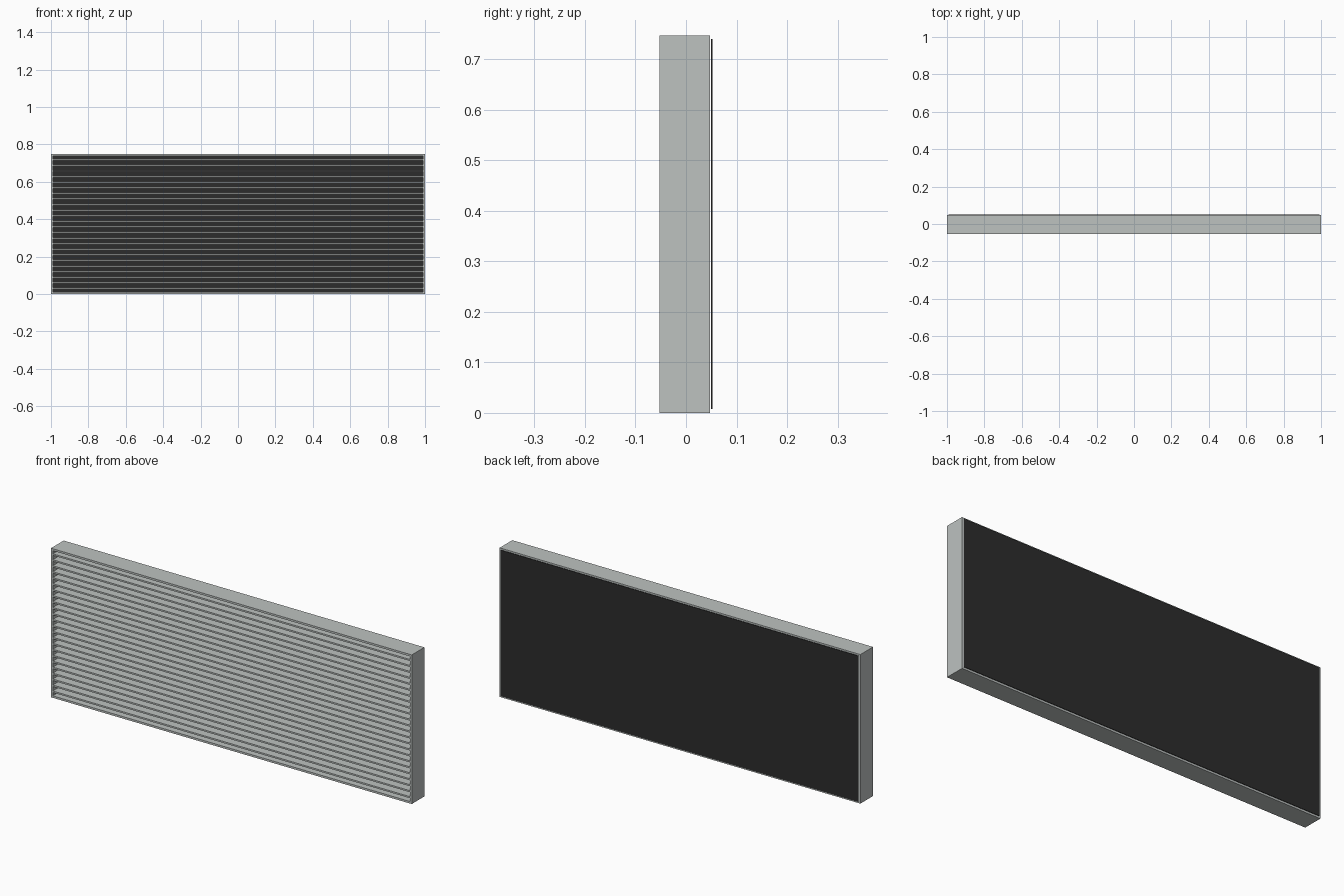
import bpy

if "Cube" in bpy.data.objects:
    bpy.data.objects.remove(bpy.data.objects["Cube"])

W, H = 2.0, 0.747            # outer width and height
Y0, Y1 = -0.0525, 0.0475     # front and rear of the frame
T = 0.01                     # frame wall thickness
SLATS, SLAT_T = 24, 0.008


def material(name, rgb):
    m = bpy.data.materials.new(name)
    m.diffuse_color = (*rgb, 1.0)
    m.use_nodes = True
    m.node_tree.nodes["Principled BSDF"].inputs["Base Color"].default_value = m.diffuse_color
    return m


grey = material("light_grey_metal", (0.51, 0.54, 0.53))
dark = material("dark_mesh", (0.025, 0.025, 0.025))


def box(name, lo, hi, mat):
    """Axis-aligned box between two corners."""
    bpy.ops.mesh.primitive_cube_add(
        size=1, location=[(a + b) / 2 for a, b in zip(lo, hi)])
    ob = bpy.context.object
    ob.name = name
    ob.scale = [b - a for a, b in zip(lo, hi)]
    bpy.ops.object.transform_apply(location=False, rotation=False, scale=True)
    ob.data.materials.append(mat)
    return ob


# Outer frame: one closed ring, from a rectangle with a rectangular hole
outer = [(-W / 2, 0), (W / 2, 0), (W / 2, H), (-W / 2, H)]
inner = [(-W / 2 + T, T), (W / 2 - T, T), (W / 2 - T, H - T), (-W / 2 + T, H - T)]
verts = [(x, y, z) for y in (Y0, Y1) for ring in (outer, inner) for x, z in ring]
faces = []
for i in range(4):
    j = (i + 1) % 4
    faces += [(i, j, 4 + j, 4 + i),                # front rim
              (8 + j, 8 + i, 12 + i, 12 + j),      # rear rim
              (j, i, 8 + i, 8 + j),                # outer wall
              (4 + i, 4 + j, 12 + j, 12 + i)]      # inner wall
mesh = bpy.data.meshes.new("frame")
mesh.from_pydata(verts, [], faces)
mesh.materials.append(grey)
frame = bpy.data.objects.new("frame", mesh)
bpy.context.collection.objects.link(frame)

# Evenly spaced horizontal slats
pitch = H / (SLATS + 1)
for k in range(1, SLATS + 1):
    z = k * pitch
    box(f"slat_{k:02d}", (-W / 2 + T, Y0 + 0.001, z - SLAT_T / 2),
        (W / 2 - T, Y1 - 0.001, z + SLAT_T / 2), grey)

# Dark insect screen just behind the frame
box("rear_screen", (-W / 2 + 0.008, 0.0498, 0.008),
    (W / 2 - 0.008, 0.0525, H - 0.007), dark)
